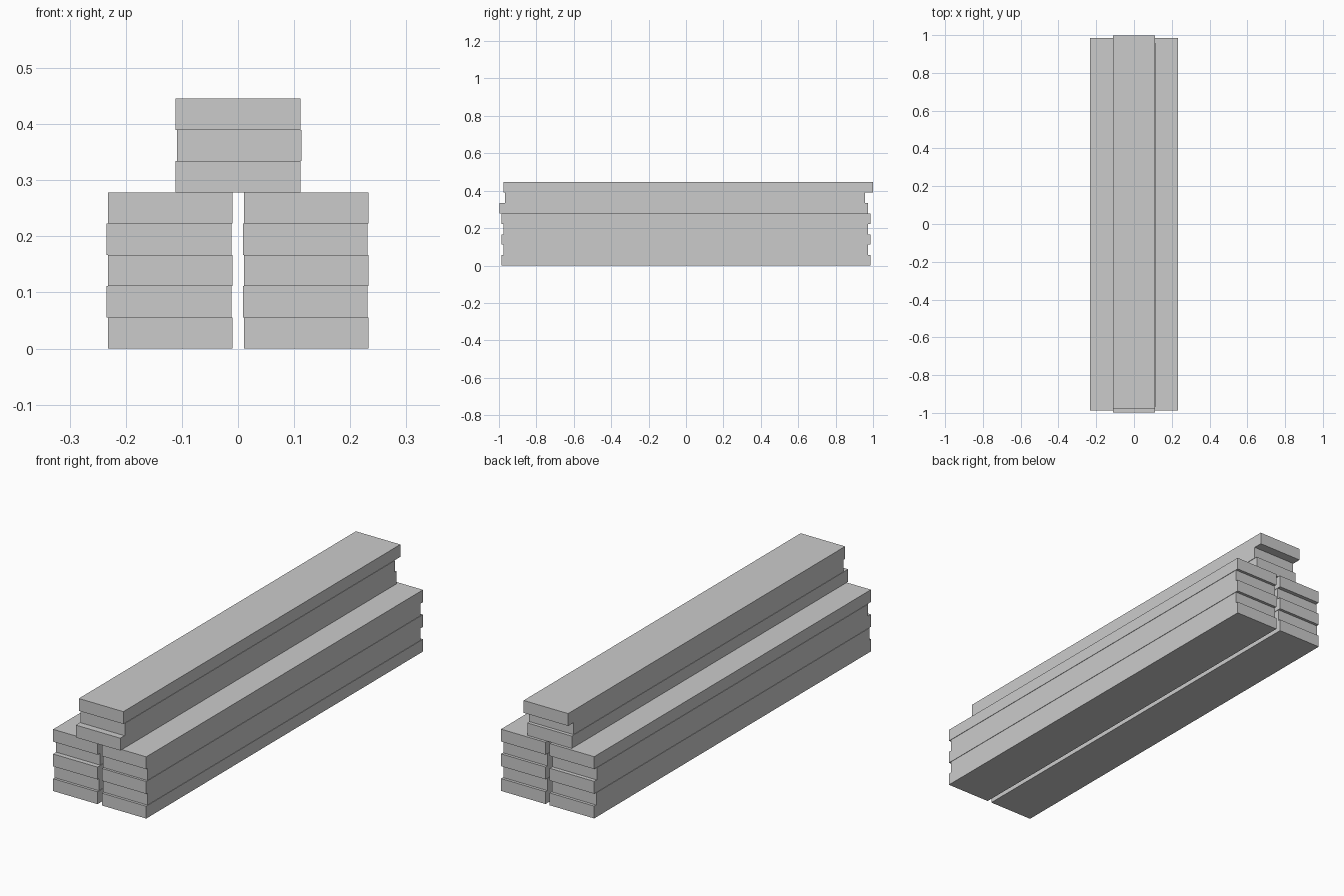
import bpy

if "Cube" in bpy.data.objects:
    bpy.data.objects.remove(bpy.data.objects["Cube"])

W, T = 0.222, 0.0557  # plank width and thickness


def plank(name, x, layer, y0, y1):
    bpy.ops.mesh.primitive_cube_add(size=1, location=(x, (y0 + y1) / 2, (layer + 0.5) * T))
    ob = bpy.context.object
    ob.name = name
    ob.scale = (W, y1 - y0, T)
    bpy.ops.object.transform_apply(location=False, rotation=False, scale=True)


# Two lower stacks of five planks, every second plank slightly shorter and shifted
long_ends = (-0.987, 0.986)
stacks = {
    "left": (-0.121, {1: (-0.975, 0.973), 3: (-0.965, 0.968)}),
    "right": (0.122, {1: (-0.975, 0.973), 3: (-0.976, 0.973)}),
}
for side, (x, short_ends) in stacks.items():
    for i in range(5):
        y0, y1 = short_ends.get(i, long_ends)
        plank(f"{side}_plank_{i + 1}", x - 0.002 * (i % 2), i, y0, y1)

# Three staggered planks bridging the gap on top
top = [(0.0, -0.998, 0.973), (0.002, -0.968, 0.957), (0.0, -0.976, 0.999)]
for i, (x, y0, y1) in enumerate(top):
    plank(f"top_plank_{i + 1}", x, 5 + i, y0, y1)
